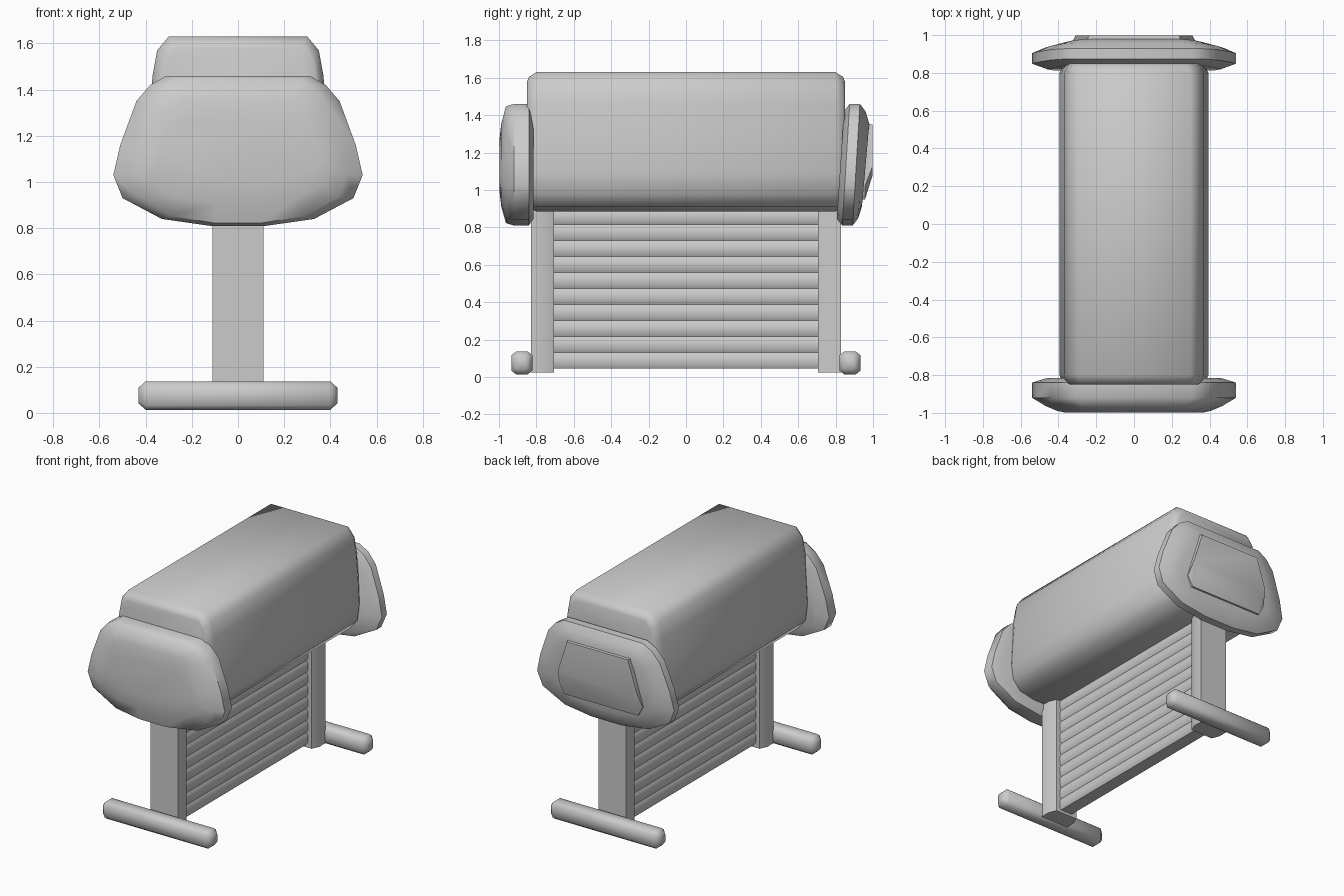
import bpy, bmesh
from math import pi

cube = bpy.data.objects.get("Cube")
if cube:
    bpy.data.objects.remove(cube, do_unlink=True)

grey = bpy.data.materials.new("mid grey")
grey.use_nodes = True
tone = (0.6, 0.6, 0.6, 1)
grey.diffuse_color = tone
grey.node_tree.nodes["Principled BSDF"].inputs["Base Color"].default_value = tone


def loft(name, rings, angle=50):
    """Skin equal-length rings of points, close both ends and shade smoothly."""
    bm = bmesh.new()
    loops = [[bm.verts.new(p) for p in ring] for ring in rings]
    for a, b in zip(loops, loops[1:]):
        for i in range(len(a)):
            j = (i + 1) % len(a)
            bm.faces.new((a[i], a[j], b[j], b[i]))
    bm.faces.new(loops[0])
    bm.faces.new(loops[-1])
    bmesh.ops.recalc_face_normals(bm, faces=bm.faces)
    mesh = bpy.data.meshes.new(name)
    bm.to_mesh(mesh)
    bm.free()
    mesh.materials.append(grey)
    ob = bpy.data.objects.new(name, mesh)
    bpy.context.collection.objects.link(ob)
    bpy.ops.object.select_all(action="DESELECT")
    ob.select_set(True)
    bpy.context.view_layer.objects.active = ob
    bpy.ops.object.shade_smooth_by_angle(angle=angle * pi / 180)


def mirrored(half):
    """Complete a half outline by mirroring its first coordinate."""
    return half + [(-x, z) for x, z in reversed(half)]


def ring(outline, y, sx, sz, mid, tilt=0):
    """Place an outline across y, scaled about mid height and leaning by tilt."""
    return [(x * sx, y + tilt * (z - mid), mid + (z - mid) * sz) for x, z in outline]


# Long rounded body
body = mirrored([(0.2, 0.885), (0.32, 0.91), (0.38, 0.98), (0.395, 1.09),
                 (0.385, 1.28), (0.37, 1.46), (0.35, 1.57), (0.3, 1.63)])
loft("body", [ring(body, y, sx, sz, 1.2) for y, sx, sz in
              ((-0.85, 0.92, 0.88), (-0.84, 0.95, 0.94), (-0.8, 1, 1),
               (0.8, 1, 1), (0.84, 0.94, 0.94), (0.85, 0.91, 0.88))])

# Bulging end caps, the back one leaning outward at the top
cap = mirrored([(0.12, 0.81), (0.33, 0.84), (0.5, 0.93), (0.54, 1.03),
                (0.51, 1.16), (0.44, 1.35), (0.38, 1.42), (0.31, 1.46)])
loft("front_cap", [ring(cap, *r, 1.13) for r in
                   ((-0.815, 0.85, 0.88), (-0.84, 1, 1), (-0.92, 1, 1),
                    (-0.963, 0.87, 0.96), (-0.988, 0.76, 0.68), (-0.998, 0.68, 0.4))])
loft("back_cap", [ring(cap, *r, 1.13, 0.06) for r in
                  ((0.825, 0.85, 0.88), (0.855, 1, 1), (0.91, 1, 1),
                   (0.94, 0.87, 0.88), (0.96, 0.72, 0.68))])

# Wedge-shaped panel on the back cap, deepest at its top
base = mirrored([(0.29, 0.95), (0.33, 1.02), (0.25, 1.355)])
face = mirrored([(0.28, 1.08), (0.31, 1.13), (0.24, 1.35)])
loft("back_panel", [ring(base, 0.93, 1, 1, 1.15), ring(base, 0.957, 1, 1, 1.15),
                    ring(face, 0.998, 1, 1, 1.15)])

# Posts that narrow inward, and feet with blunt pointed ends
post = mirrored([(0.11, 0.83), (0.11, 0.76), (0.087, 0.705)])
foot = mirrored([(0.03, -0.062), (0.055, -0.042), (0.055, 0.042), (0.03, 0.062)])
for side, label in ((-1, "front"), (1, "back")):
    loft(label + "_post", [[(x, side * y, z) for x, y in post] for z in (0.025, 0.92)], 30)
    loft(label + "_foot", [[(x, side * 0.877 + y * s, 0.075 + z * s) for y, z in foot]
                           for x, s in ((-0.43, 0.55), (-0.4, 1), (0.4, 1), (0.43, 0.55))])

# Slatted panel set back between the posts, ridged on both sides
slats, low, high = 10, 0.045, 0.9
pitch = (high - low) / slats
edge = []
for i in range(slats):
    z = low + i * pitch
    edge += [(0.046, z), (0.058, z + pitch * 0.25), (0.058, z + pitch * 0.75)]
edge.append((0.046, high))
loft("slat_panel", [ring(mirrored(edge), y, 1, 1, 0.45) for y in (-0.72, 0.72)])
